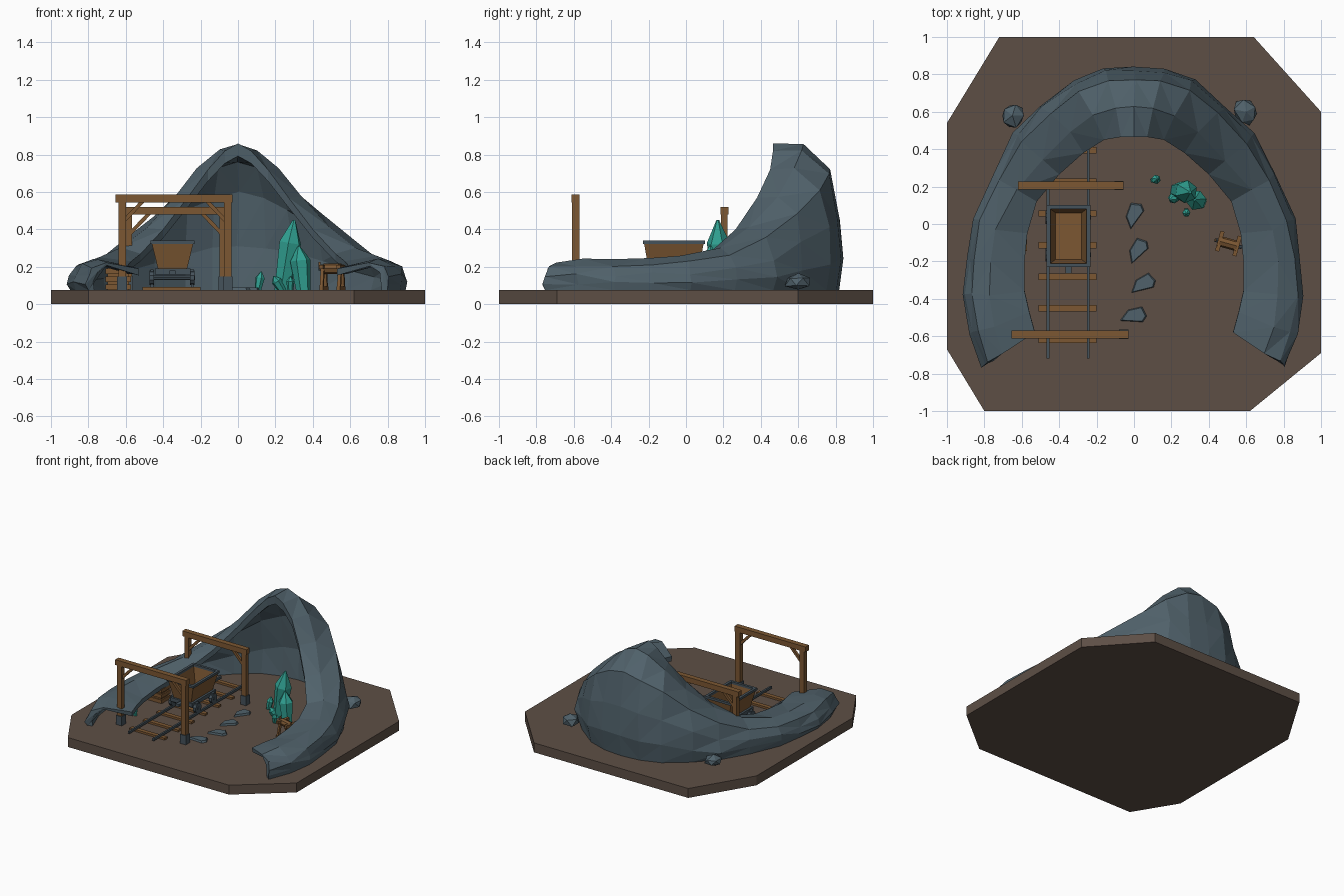
import bpy, bmesh, math, random
from mathutils import Vector, Matrix

random.seed(4)
if "Cube" in bpy.data.objects:
    bpy.data.objects.remove(bpy.data.objects["Cube"])
GROUND = 0.075


def material(name, r, g, b):
    m = bpy.data.materials.new(name)
    m.diffuse_color = (r, g, b, 1)
    m.use_nodes = True
    m.node_tree.nodes["Principled BSDF"].inputs["Base Color"].default_value = (r, g, b, 1)
    return m


EARTH = material("earth brown", 0.11, 0.078, 0.06)
ROCK = material("slate rock", 0.08, 0.12, 0.145)
WOOD = material("timber", 0.2, 0.095, 0.032)
METAL = material("dark iron", 0.06, 0.085, 0.105)
CRYSTAL = material("teal crystal", 0.03, 0.36, 0.29)


def finish(name, bm, mat):
    bmesh.ops.recalc_face_normals(bm, faces=bm.faces)
    me = bpy.data.meshes.new(name)
    bm.to_mesh(me)
    bm.free()
    me.materials.append(mat)
    ob = bpy.data.objects.new(name, me)
    bpy.context.collection.objects.link(ob)
    return ob


def box(name, center, size, mat, turn=None):
    bm = bmesh.new()
    rot = turn.to_4x4() if turn else Matrix()
    bmesh.ops.create_cube(bm, size=1, matrix=Matrix.Translation(center) @ rot @ Matrix.Diagonal((*size, 1)))
    return finish(name, bm, mat)


def beam(name, a, b, wide, mat):
    a, b = Vector(a), Vector(b)
    turn = (b - a).to_track_quat('Z', 'Y').to_matrix()
    return box(name, (a + b) / 2, (wide, wide, (b - a).length), mat, turn)


def rod(name, a, b, radius, mat, sides=8):
    a, b = Vector(a), Vector(b)
    bm = bmesh.new()
    turn = (b - a).to_track_quat('Z', 'Y').to_matrix().to_4x4()
    bmesh.ops.create_cone(bm, cap_ends=True, segments=sides, radius1=radius, radius2=radius,
                          depth=(b - a).length, matrix=Matrix.Translation((a + b) / 2) @ turn)
    return finish(name, bm, mat)


def loft(bm, rings, cap=True):
    rows = [[bm.verts.new(p) for p in ring] for ring in rings]
    n = len(rows[0])
    for r, s in zip(rows, rows[1:]):
        for i in range(n):
            bm.faces.new((r[i], r[(i + 1) % n], s[(i + 1) % n], s[i]))
    if cap:
        bm.faces.new(rows[0])
        bm.faces.new(rows[-1])


# Ground slab
outline = [(-.72, 1), (.64, 1), (1, .6), (1, -.69), (.62, -1), (-.8, -1), (-1, -.67), (-1, .54)]
bm = bmesh.new()
loft(bm, [[(x, y, z) for x, y in outline] for z in (0, GROUND)])
finish("ground_slab", bm, EARTH)

# Cave shell: half stations of foot (x, y), crest (x, y, z), lip (x, y, z)
half = [((0, .84), (0, .63, .86), (0, .465, .86)),
        ((.16, .825), (.1, .62, .825), (.07, .465, .82)),
        ((.32, .77), (.22, .58, .73), (.16, .45, .72)),
        ((.5, .63), (.34, .49, .57), (.27, .38, .57)),
        ((.64, .48), (.49, .34, .41), (.4, .265, .4)),
        ((.76, .27), (.63, .18, .3), (.52, .12, .27)),
        ((.86, .03), (.74, -.03, .255), (.57, -.05, .23)),
        ((.89, -.18), (.77, -.2, .245), (.585, -.2, .215)),
        ((.91, -.38), (.77, -.38, .24), (.585, -.36, .2)),
        ((.88, -.58), (.75, -.55, .24), (.56, -.47, .2)),
        ((.81, -.76), (.7, -.69, .225), (.53, -.58, .19))]


def section(foot, crest, lip, side):
    def at(s, t, wobble=0.01):
        x, y = (foot[k] + (crest[k] - foot[k]) * s for k in (0, 1))
        j = [random.uniform(-wobble, wobble) for _ in range(3)]
        return (side * x + j[0], y + j[1], GROUND + (crest[2] - GROUND) * t + j[2])
    thick = 0.035 + 0.05 * (crest[2] - 0.2)
    ring = [at(.1, 0, 0), at(0, .22), at(.06, .5), at(.3, .82), at(1, 1, .004)]
    ring.append((side * lip[0], lip[1], lip[2]))
    ring.append((side * lip[0], lip[1] + .005, lip[2] - thick))
    ring += [at(.95, .87, .004), at(.5, .66), at(.3, .3), at(.38, 0, 0)]
    return ring


stations = [(s, -1) for s in reversed(half[1:])] + [(s, 1) for s in half]
bm = bmesh.new()
loft(bm, [section(*s, side) for s, side in stations])
bmesh.ops.triangulate(bm, faces=bm.faces)
finish("cave_shell", bm, ROCK)


# Boulders and flat stones
def boulder(name, center, size, spin=0):
    bm = bmesh.new()
    bmesh.ops.create_icosphere(bm, subdivisions=1, radius=1)
    for v in bm.verts:
        v.co *= random.uniform(.82, 1.1)
    bm.transform(Matrix.Translation(center) @ Matrix.Rotation(spin, 4, 'Z') @ Matrix.Diagonal((*size, 1)))
    finish(name, bm, ROCK)


boulder("left_boulder", (.6, .6, .12), (.07, .08, .05), .5)
boulder("right_boulder", (-.65, .58, .12), (.07, .075, .045))
for i, (x, y, spin) in enumerate([(0, .05, 1.1), (.02, -.14, .9), (.05, -.32, .4), (0, -.49, .1)]):
    bm = bmesh.new()
    shape = [(-.08, -.02), (-.03, .035), (.05, .045), (.07, -.01), (.045, -.04)]
    loft(bm, [[(px * k, py * k, z) for px, py in shape] for k, z in ((1, .07), (.85, .09))])
    bm.transform(Matrix.Translation((x, y, 0)) @ Matrix.Rotation(spin, 4, 'Z'))
    finish(f"flat_stone_{i}", bm, ROCK)


# Crystals
def crystal(name, base, tip, radius):
    base, tip = Vector(base), Vector(tip)
    axis = tip - base
    turn = axis.to_track_quat('Z', 'Y').to_matrix()
    bm = bmesh.new()
    rings = []
    for t, k in ((0, .7), (.68, 1), (1, .12)):
        rings.append([base + axis * t + turn @ Vector((math.cos(a), math.sin(a), 0)) * radius * k
                      for a in (math.tau * i / 6 for i in range(6))])
    loft(bm, rings)
    finish(name, bm, CRYSTAL)


crystal("tall_crystal", (.235, .18, .07), (.3, .17, .45), .062)
crystal("middle_crystal", (.35, .12, .07), (.325, .13, .31), .055)
crystal("leaning_crystal", (.24, .15, .07), (.19, .13, .15), .028)
crystal("front_crystal", (.28, .07, .07), (.28, .055, .15), .022)
crystal("lone_crystal", (.105, .235, .07), (.125, .24, .175), .025)
crystal("hidden_crystal", (-.62, -.41, .07), (-.62, -.41, .16), .02)


# Timber gates
def gate(name, y, x0, x1, top, wide):
    beam(name + "_beam", (x0 - .035, y, top - .02), (x1 + .025, y, top - .02), .042, WOOD)
    for x, inward, side in ((x0, 1, "right"), (x1, -1, "left")):
        beam(f"{name}_{side}_post", (x, y, GROUND), (x, y, top - .035), wide, WOOD)
        beam(f"{name}_{side}_brace", (x, y, top - .15), (x + inward * .11, y, top - .035), .02, WOOD)
        box(f"{name}_{side}_shoe", (x, y, .11), (wide + .012, wide + .012, .075), METAL)


gate("front_gate", -.59, -.62, -.055, .585, .04)
gate("rear_gate", .205, -.585, -.08, .52, .036)

# Track
for i in range(7):
    box(f"sleeper_{i}", (-.355, -.62 + .169 * i, .082), (.31, .034, .018), WOOD)
for x in (-.46, -.245):
    box("rail", (x, -.14, .099), (.014, 1.16, .018), METAL)

# Mine cart: hollow tapered tub, iron rim, chassis and wheels
CX, CY = -.35, -.065


def rect(w, d, z):
    return [(CX + sx * w, CY + sy * d, z) for sx, sy in ((-1, -1), (1, -1), (1, 1), (-1, 1))]


bm = bmesh.new()
loft(bm, [rect(.078, .135, .19), rect(.112, .16, .33), rect(.1, .148, .33), rect(.07, .125, .205)])
finish("cart_tub", bm, WOOD)
bm = bmesh.new()
rings = [rect(.117, .166, .322), rect(.117, .166, .34), rect(.097, .146, .34), rect(.097, .146, .322)]
loft(bm, rings + [rings[0]], cap=False)
bmesh.ops.remove_doubles(bm, verts=bm.verts, dist=1e-5)
finish("cart_rim", bm, METAL)
box("cart_chassis", (CX, CY, .175), (.19, .3, .03), METAL)
box("cart_coupling", (CX, CY - .17, .17), (.03, .06, .02), METAL)
for y in (CY - .1, CY + .1):
    rod("cart_axle", (CX - .12, y, .142), (CX + .12, y, .142), .012, METAL)
    for x in (-.46, -.245):
        rod("cart_wheel", (x - .012, y, .142), (x + .012, y, .142), .038, METAL, 10)
        box("cart_bearing", (x, y, .16), (.018, .03, .05), METAL)

# Slatted crate
box("crate_core", (-.64, -.09, .135), (.115, .09, .12), WOOD)
for i in range(3):
    box(f"crate_slat_{i}", (-.64, -.09, .092 + .042 * i), (.135, .11, .028), WOOD)

# Winch, built along its own axle
heart = Vector((.505, -.105, 0))
spin = Matrix.Rotation(-.27, 3, 'Z')


def local(x, y, z):
    return heart + spin @ Vector((x, y, z))


for s in (-.048, .048):
    for y in (-.045, .045):
        beam("winch_leg", local(s, y, GROUND), local(s, y * .4, .21), .018, WOOD)
    beam("winch_crossbar", local(s, -.055, .2), local(s, .055, .2), .022, WOOD)
    beam("winch_foot", local(s, -.055, .085), local(s, .055, .085), .02, WOOD)
rod("winch_drum", local(-.048, 0, .19), local(.048, 0, .19), .028, WOOD)
rod("winch_axle", local(-.075, 0, .19), local(.075, 0, .19), .01, METAL)
beam("winch_crank", local(-.072, 0, .19), local(-.072, 0, .225), .012, WOOD)
